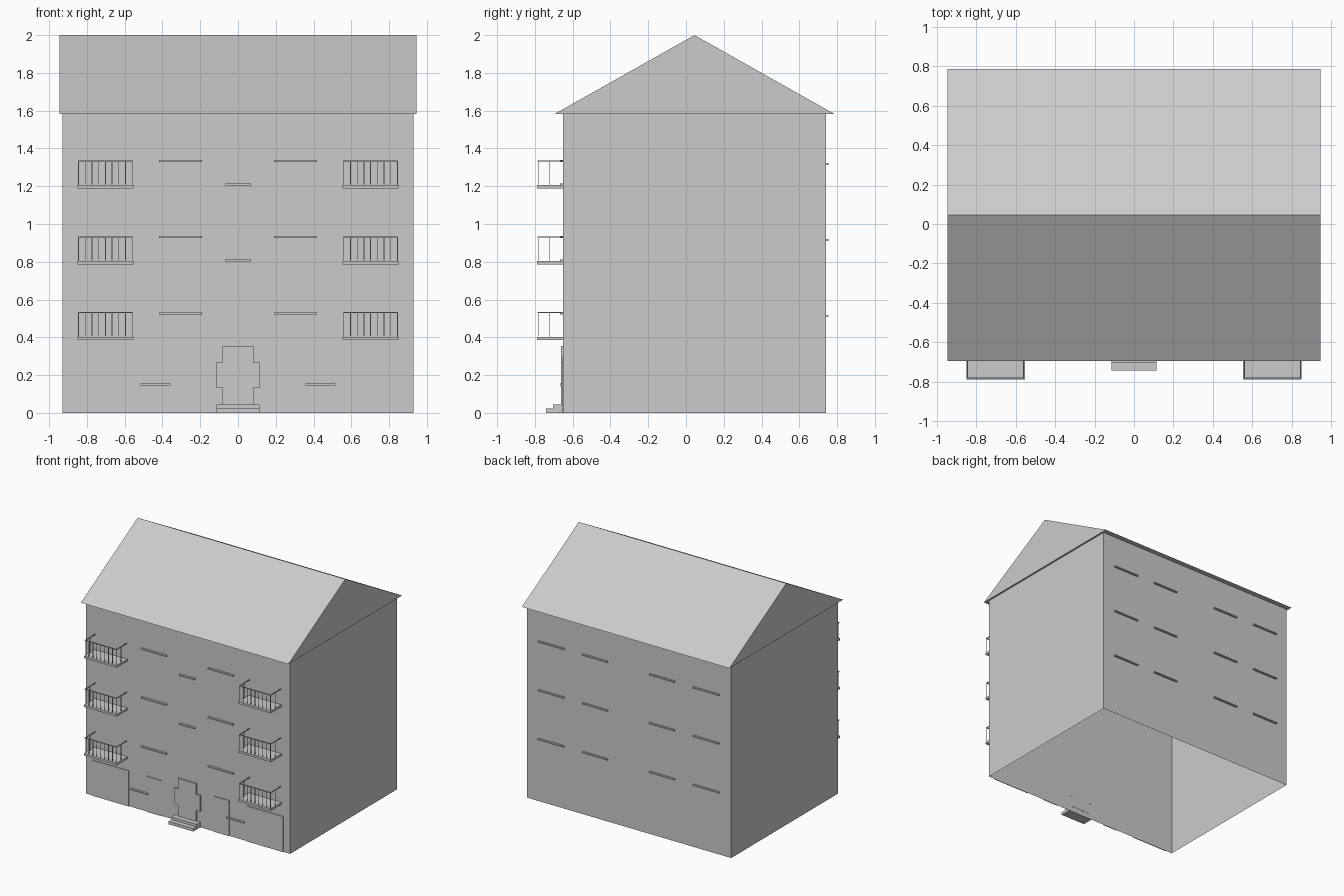
import bpy, bmesh

if "Cube" in bpy.data.objects:
    bpy.data.objects.remove(bpy.data.objects["Cube"])

FRONT, BACK = -0.65, 0.74


def finish(bm, name):
    bmesh.ops.recalc_face_normals(bm, faces=bm.faces[:])
    mesh = bpy.data.meshes.new(name)
    bm.to_mesh(mesh)
    bm.free()
    ob = bpy.data.objects.new(name, mesh)
    bpy.context.collection.objects.link(ob)
    return ob


def add_box(bm, x, y, z):
    verts = bmesh.ops.create_cube(bm, size=1)["verts"]
    for v in verts:
        v.co = [r[0] + (c + 0.5) * (r[1] - r[0]) for c, r in zip(v.co, (x, y, z))]


def boxes(name, items):
    bm = bmesh.new()
    for x, y, z in items:
        add_box(bm, x, y, z)
    return finish(bm, name)


def prism(name, points, axis, start, length):
    """Extrude a 2D profile along x (axis 0) or y (axis 1)."""
    bm = bmesh.new()
    vs = [bm.verts.new((start, a, b) if axis == 0 else (a, start, b)) for a, b in points]
    f = bm.faces.new(vs)
    ext = bmesh.ops.extrude_face_region(bm, geom=[f])["geom"]
    move = (length, 0, 0) if axis == 0 else (0, length, 0)
    bmesh.ops.translate(bm, vec=move, verts=[g for g in ext if isinstance(g, bmesh.types.BMVert)])
    # extruding an isolated face may leave the start cap open or keep it
    edges = [e for e in bm.edges if e.is_boundary]
    if edges:
        bmesh.ops.holes_fill(bm, edges=edges, sides=0)
    return finish(bm, name)


def mirrored(ranges):
    return [r for a, b in ranges for r in ((a, b), (-b, -a))]


# Walls: open shell without floor, roof closes the top
bm = bmesh.new()
add_box(bm, (-0.93, 0.93), (FRONT, BACK), (0, 1.583))
bm.normal_update()
bmesh.ops.delete(bm, geom=[f for f in bm.faces if abs(f.normal.z) > 0.5], context='FACES')
finish(bm, "walls")

# Gable roof
prism("roof", [(-0.695, 1.583), (0.785, 1.583), (0.045, 2.0)], 0, -0.945, 1.89)

# Entrance surround with wider middle blocks
half = [(0.083, 0.045), (0.083, 0.135), (0.117, 0.135), (0.117, 0.268), (0.083, 0.268), (0.083, 0.355)]
prism("door_surround", half + [(-x, z) for x, z in reversed(half)], 1, -0.662, 0.014)

# Entrance steps
boxes("entrance_steps", [((-0.113, 0.113), (-0.742, FRONT), (0, 0.024)),
                         ((-0.113, 0.113), (-0.703, FRONT), (0.024, 0.045))])

# Thin ground floor facing panels
boxes("facing_panels", [(x, (-0.656, FRONT), (0, 0.292))
                        for x in mirrored([(0.235, 0.378), (0.538, 0.87)])])

# Window sills
T = 0.01
front = [(x, z) for x in mirrored([(0.19, 0.417)]) for z in (0.522, 0.926, 1.328)]
front += [((-0.07, 0.07), z) for z in (0.802, 1.205)]
front += [(x, 0.146) for x in mirrored([(0.357, 0.515)])]
boxes("front_sills", [(x, (-0.667, FRONT), (z, z + T)) for x, z in front])
boxes("back_sills", [(x, (BACK, 0.755), (z, z + T))
                     for x in mirrored([(0.19, 0.42), (0.588, 0.823)])
                     for z in (0.509, 0.911, 1.312)])

# Balconies: slab, top rail, front balusters and one post each side
R = 0.006
slabs, rails = [], []
for s in (-1, 1):
    def span(a, b):
        return (min(s * a, s * b), max(s * a, s * b))
    for z in (0.385, 0.786, 1.188):
        top = z + 0.149
        slabs.append((span(0.553, 0.85), (-0.788, FRONT), (z, z + 0.018)))
        rails.append((span(0.557, 0.847), (-0.785, -0.785 + R), (top - R, top)))
        for x in (0.557, 0.847 - R):
            rails.append((span(x, x + R), (-0.785, FRONT), (top - R, top)))
            rails.append((span(x + 0.001, x + R - 0.001), (-0.723, -0.719), (z + 0.018, top)))
        for i in range(9):
            x = 0.558 + i * 0.0355
            rails.append((span(x, x + 0.004), (-0.784, -0.781), (z + 0.022, top - 0.001)))
boxes("balcony_slabs", slabs)
boxes("balcony_railings", rails)
